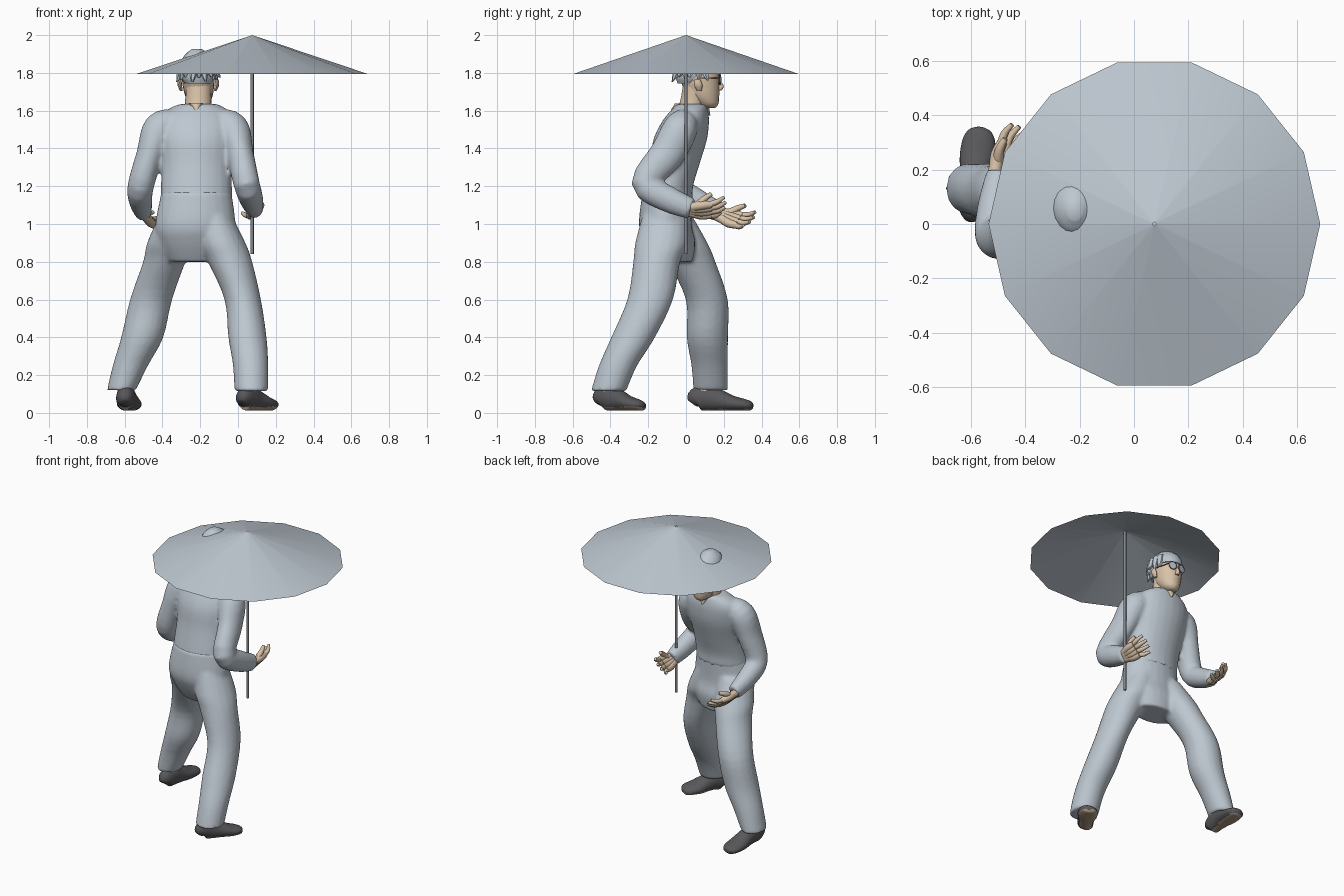
import bpy, math, random
from mathutils import Vector

cube = bpy.data.objects.get("Cube")
if cube:
    bpy.data.objects.remove(cube, do_unlink=True)
random.seed(4)


def material(name, rgb):
    m = bpy.data.materials.new(name)
    m.use_nodes = True
    m.diffuse_color = (*rgb, 1)
    bsdf = m.node_tree.nodes["Principled BSDF"]
    bsdf.inputs["Base Color"].default_value = (*rgb, 1)
    bsdf.inputs["Roughness"].default_value = 0.8
    return m


CLOTH = material("pale blue grey", (0.51, 0.57, 0.63))
SKIN = material("skin", (0.69, 0.54, 0.39))
SHOE = material("charcoal", (0.098, 0.095, 0.102))
SOLE = material("brown sole", (0.42, 0.31, 0.22))
METAL = material("dark metal", (0.23, 0.24, 0.27))


def select(objs):
    bpy.ops.object.select_all(action="DESELECT")
    for o in objs:
        o.select_set(True)
    bpy.context.view_layer.objects.active = objs[0]


def make(name, verts, faces, mats):
    mesh = bpy.data.meshes.new(name)
    mesh.from_pydata([tuple(v) for v in verts], [], faces)
    for m in mats:
        mesh.materials.append(m)
    obj = bpy.data.objects.new(name, mesh)
    bpy.context.collection.objects.link(obj)
    select([obj])
    bpy.ops.object.shade_smooth_by_angle(angle=math.radians(50))
    return obj


def spline(rows, steps):
    """Catmull-Rom interpolation through rows of numbers."""
    out = []
    for i in range(len(rows) - 1):
        p = [rows[max(0, min(len(rows) - 1, i + k))] for k in (-1, 0, 1, 2)]
        for s in range(steps):
            t = s / steps
            out.append([0.5 * (2 * b + (c - a) * t + (2 * a - 5 * b + 4 * c - d) * t * t
                               + (3 * b - a - 3 * c + d) * t ** 3) for a, b, c, d in zip(*p)])
    return out + [list(rows[-1])]


def loft(name, rows, mat, level=False, n=18, steps=4, floor=None):
    """Skin of elliptical rings (x, y, z, r1, r2); level keeps the rings horizontal."""
    rows = spline(rows, steps)
    pts = [Vector(r[:3]) for r in rows]
    verts, faces = [], []
    for i, r in enumerate(rows):
        t = (pts[min(i + 1, len(pts) - 1)] - pts[max(i - 1, 0)]).normalized()
        if level:
            t = Vector((0, 0, 1 if pts[-1].z > pts[0].z else -1))
        e1 = (Vector((1, 0, 0)) - t * t.x).normalized()
        e2 = t.cross(e1)
        for k in range(n):
            a = 2 * math.pi * k / n
            v = pts[i] + e1 * r[3] * math.cos(a) + e2 * r[4] * math.sin(a)
            if floor is not None:
                v.z = max(v.z, floor)
            verts.append(v)
    for i in range(len(rows) - 1):
        for k in range(n):
            j = (k + 1) % n
            faces.append((i * n + k, i * n + j, i * n + n + j, i * n + n + k))
    faces += [tuple(reversed(range(n))), tuple(range(len(verts) - n, len(verts)))]
    return make(name, verts, faces, [mat])


def fuse(name, parts):
    """Merge overlapping parts into one soft garment."""
    select(parts)
    bpy.ops.object.join()
    obj = bpy.context.object
    obj.name = name
    remesh = obj.modifiers.new("Remesh", "REMESH")
    remesh.mode, remesh.voxel_size, remesh.use_smooth_shade = "VOXEL", 0.011, True
    smooth = obj.modifiers.new("Smooth", "SMOOTH")
    smooth.factor, smooth.iterations = 0.5, 8


# Umbrella: open fourteen-sided canopy, a small hub ring at its peak, and the pole
cx, sides, radius = 0.075, 14, 0.61
rings = [(cx + r * math.cos(2 * math.pi * i / sides), r * math.sin(2 * math.pi * i / sides),
          2.0 - 0.205 * r / radius) for r in (radius, 0.008) for i in range(sides)]
make("umbrella_canopy", rings + [(cx, 0, 2.0)],
     [(i, (i + 1) % sides, sides + (i + 1) % sides, sides + i) for i in range(sides)]
     + [(sides + i, sides + (i + 1) % sides, 2 * sides) for i in range(sides)], [CLOTH])
loft("umbrella_pole", [(cx, 0, 0.84, 0.009, 0.009), (cx, 0, 1.998, 0.009, 0.009)],
     METAL, level=True, n=10, steps=1)

# Trousers: hips and two legs in a wide stride
fuse("trousers", [
    loft("hips", [(-.22, -.10, 1.17, .186, .13), (-.225, -.11, 1.0, .213, .14),
                  (-.225, -.085, .9, .2, .135), (-.225, -.065, .80, .15, .1)],
         CLOTH, level=True, n=24),
    loft("left_leg", [(-.13, -.11, 1.05, .095, .12), (-.085, -.13, .9, .125, .14),
                      (-.042, -.155, .8, .118, .125), (.025, -.19, .6, .097, .122),
                      (.05, -.28, .4, .102, .117), (.067, -.36, .25, .094, .102),
                      (.07, -.41, .115, .09, .094)], CLOTH, level=True),
    loft("right_leg", [(-.32, -.09, 1.05, .095, .12), (-.36, -.02, .9, .122, .135),
                       (-.39, .03, .8, .113, .127), (-.46, .11, .6, .112, .112),
                       (-.507, .113, .4, .112, .11), (-.57, .125, .25, .094, .097),
                       (-.617, .13, .12, .077, .092)], CLOTH, level=True)])

# Shirt: torso and sleeves bent at the elbow
fuse("shirt", [
    loft("torso", [(-.22, -.10, 1.12, .19, .134), (-.22, -.09, 1.2, .188, .128),
                   (-.22, -.06, 1.32, .188, .133), (-.22, -.03, 1.45, .205, .142),
                   (-.22, 0, 1.55, .2, .122), (-.215, .02, 1.605, .16, .095),
                   (-.21, .03, 1.635, .1, .08)], CLOTH, level=True, n=24),
    loft("left_sleeve", [(-.12, -.01, 1.55, .06, .06), (-.035, -.03, 1.505, .092, .092),
                         (.01, -.1, 1.37, .073, .093), (.045, -.215, 1.215, .07, .075),
                         (.072, -.09, 1.13, .062, .07), (.09, .03, 1.08, .045, .056)], CLOTH),
    loft("right_sleeve", [(-.32, -.01, 1.55, .06, .06), (-.41, -.02, 1.505, .092, .09),
                          (-.465, -.04, 1.37, .073, .088), (-.515, -.045, 1.2, .07, .073),
                          (-.515, .06, 1.12, .062, .066), (-.5, .185, 1.06, .045, .052)], CLOTH)])


def hand(side, wrist, forward, up, thumb):
    """Open hand: palm, four curled fingers and a thumb (+1 or -1 across)."""
    w, f = Vector(wrist), Vector(forward).normalized()
    u = Vector(up)
    u = (u - f * u.dot(f)).normalized()
    s = f.cross(u).normalized() * thumb

    def at(a, b, c, r1, r2):
        return [*(w + f * a + s * b + u * c), r1, r2]

    # Palm strips lie side by side so the hand is broad but thin
    for k, b in enumerate((-.033, -.011, .011, .033)):
        loft(f"{side}_palm_{k + 1}", [at(-.06, b * .4, 0, .024, .024), at(0, b * .7, 0, .025, .025),
                                      at(.05, b * 1.1, -.004, .024, .024),
                                      at(.1, b * 1.15, 0, .019, .019)], SKIN, n=10)
    for i, ln in enumerate((.08, .09, .085, .065)):
        b = .038 - .025 * i
        loft(f"{side}_finger_{i + 1}",
             [at(.085, b, 0, .016, .016), at(.085 + ln * .55, b * 1.35, .008, .014, .014),
              at(.085 + ln, b * 1.5, .036, .009, .009)], SKIN, n=8, steps=3)
    loft(side + "_thumb", [at(.02, .022, 0, .021, .021), at(.06, .058, .022, .017, .017),
                           at(.1, .073, .045, .011, .011)], SKIN, n=8, steps=3)


hand("left", (.09, .035, 1.075), (-.03, 1, .0), (-.75, 0, .7), 1)
hand("right", (-.495, .195, 1.045), (.38, 1, -.3), (.75, 0, .7), -1)


def shoe(side, heel, toe, sole_height):
    """Rounded shoe with a flat sole coloured by height."""
    h, t = Vector((*heel, 0)), Vector((*toe, 0))
    rows = [(0, .05, .025, .03), (.06, .07, .046, .06), (.22, .08, .052, .068),
            (.42, .068, .054, .058), (.65, .05, .064, .042), (.85, .042, .06, .032),
            (.96, .036, .042, .024), (1, .033, .015, .01)]
    path = [(*(h.lerp(t, a)).xy, z, r1, r2) for a, z, r1, r2 in rows]
    obj = loft(side + "_shoe", path, SHOE, n=28, floor=.012)
    obj.data.materials.append(SOLE)
    for p in obj.data.polygons:
        p.material_index = 1 if p.center.z < sole_height else 0
    loft(side + "_ankle", [(*h.lerp(t, .22).xy, .09, .045, .048),
                           (*h.lerp(t, .2).xy, .19, .043, .047)], SKIN, level=True, n=12)


shoe("left", (.02, -.46), (.185, -.225), .032)
shoe("right", (-.6, .035), (-.565, .355), .02)

# Neck, collar openings and head
loft("neck", [(-.212, .02, 1.58, .08, .075), (-.21, .035, 1.65, .07, .067),
              (-.208, .05, 1.74, .07, .066)], SKIN, level=True)
loft("front_collar_opening", [(-.21, .1, 1.575, .006, .03), (-.21, .075, 1.638, .06, .045)],
     SKIN, level=True, n=14, steps=1)
loft("back_collar_opening", [(-.222, -.06, 1.6, .006, .022), (-.222, -.025, 1.638, .04, .035)],
     SKIN, level=True, n=14, steps=1)
loft("head", [(-.205, .125, 1.615, .026, .03), (-.205, .115, 1.635, .052, .056),
              (-.207, .092, 1.68, .073, .084), (-.21, .078, 1.74, .084, .1),
              (-.21, .068, 1.80, .085, .106), (-.212, .06, 1.86, .072, .09),
              (-.213, .055, 1.89, .04, .055)], SKIN, level=True, n=20)
loft("nose", [(-.207, .17, 1.76, .008, .012), (-.207, .184, 1.73, .012, .016),
              (-.207, .177, 1.708, .015, .012)], SKIN, level=True, n=8)
loft("mouth", [(-.232, .162, 1.672, .006, .003), (-.206, .171, 1.672, .008, .006),
               (-.18, .162, 1.672, .006, .003)], SOLE, n=8, steps=2)
for side, sx in (("left", 1), ("right", -1)):
    x, gx = -.21 + sx * .09, -.207 + sx * .036
    loft(side + "_ear", [(x, .07, 1.705, .007, .012), (x + sx * .008, .065, 1.735, .012, .022),
                         (x + sx * .008, .06, 1.765, .009, .016)], SKIN, level=True, n=8)
    # Glasses: rims, lenses and temple arms
    bpy.ops.mesh.primitive_torus_add(location=(gx, .179, 1.765),
                                     rotation=(math.pi / 2, 0, -sx * .2), major_radius=.027,
                                     minor_radius=.003, major_segments=18, minor_segments=6)
    bpy.context.object.name = side + "_glasses_rim"
    bpy.context.object.data.materials.append(SHOE)
    bpy.ops.mesh.primitive_cylinder_add(vertices=18, radius=.026, depth=.004,
                                        location=(gx, .178, 1.765),
                                        rotation=(math.pi / 2, 0, -sx * .2))
    bpy.context.object.name = side + "_lens"
    bpy.context.object.data.materials.append(CLOTH)
    loft(side + "_glasses_arm", [(-.207 + sx * .063, .174, 1.772, .003, .003),
                                 (-.207 + sx * .092, .06, 1.772, .003, .003)], SHOE, n=6, steps=1)
loft("glasses_bridge", [(-.217, .182, 1.77, .003, .003), (-.197, .182, 1.77, .003, .003)],
     SHOE, n=6, steps=1)

# Hair: back shell, crown and broad loose tufts
loft("hair_back", [(-.212, .02, 1.745, .07, .066), (-.213, .028, 1.775, .09, .083),
                   (-.213, .04, 1.82, .094, .095)], CLOTH, level=True)
loft("hair_crown", [(-.212, .066, 1.795, .096, .118), (-.214, .06, 1.85, .09, .11),
                    (-.216, .05, 1.895, .066, .08), (-.218, .045, 1.927, .025, .03)],
     CLOTH, level=True)
for i in range(13):
    a = math.radians(-205 + 230 * i / 12 + random.uniform(-6, 6))
    c, s = math.cos(a), math.sin(a)
    drop, flare = random.uniform(.04, .075), random.uniform(1.05, 1.4)
    loft(f"hair_tuft_{i + 1}",
         [(-.213 + .078 * c, .05 + .09 * s, 1.86, .026, .026),
          (-.213 + .09 * c, .05 + .1 * s, 1.81, .026, .026),
          (-.213 + .088 * c * flare, .05 + .095 * s * flare, 1.82 - drop, .004, .004)],
         CLOTH, level=True, n=6, steps=2)
